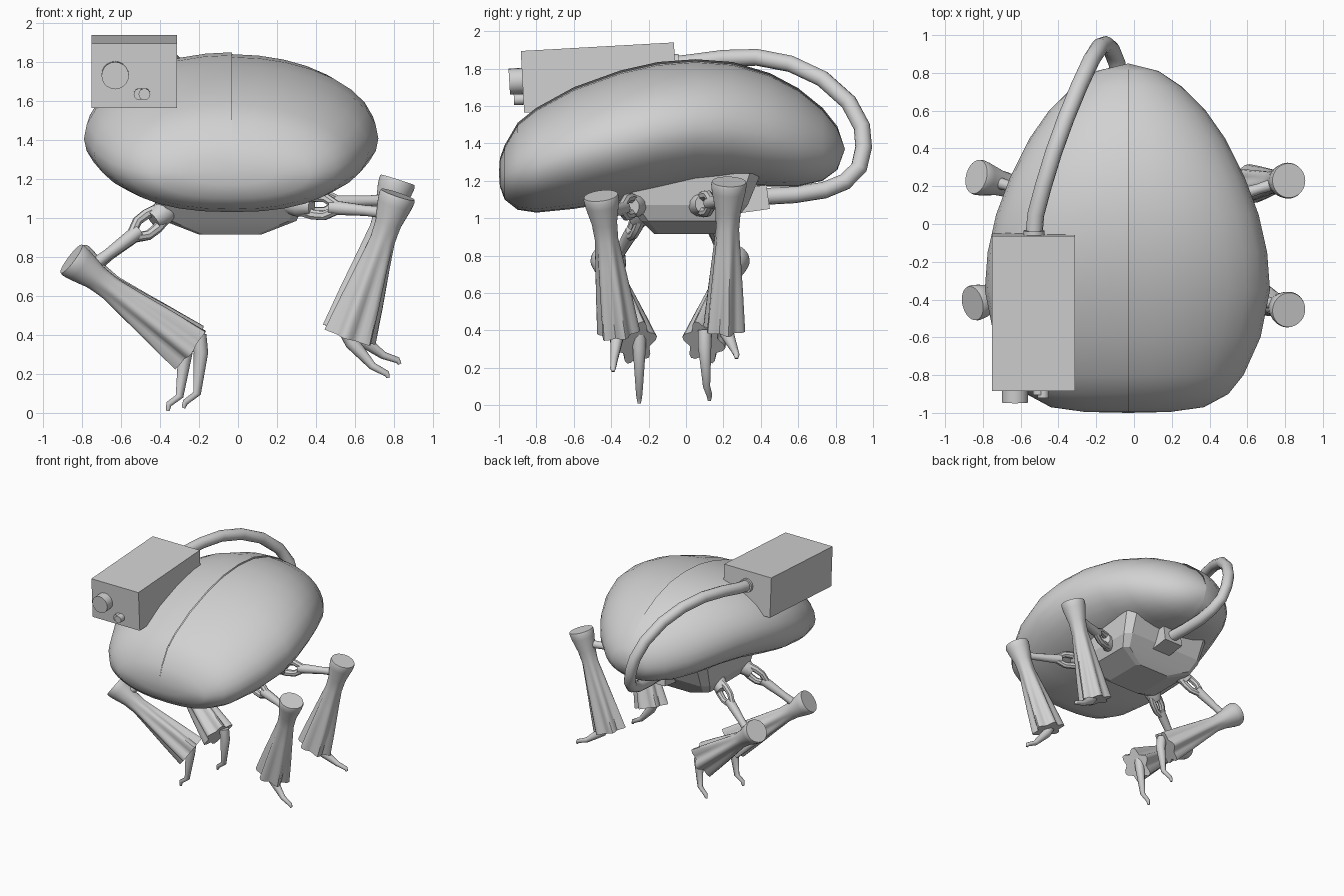
import bpy, bmesh, math
from mathutils import Vector, Quaternion, Matrix

cube = bpy.data.objects.get("Cube")
if cube:
    bpy.data.objects.remove(cube)

grey = bpy.data.materials.new("plain grey")
grey.use_nodes = True
grey.diffuse_color = (0.64, 0.64, 0.64, 1)
grey.node_tree.nodes["Principled BSDF"].inputs["Base Color"].default_value = (0.64, 0.64, 0.64, 1)


def finish(name, bm, angle):
    bmesh.ops.remove_doubles(bm, verts=bm.verts, dist=0.0005)
    bmesh.ops.recalc_face_normals(bm, faces=bm.faces)
    mesh = bpy.data.meshes.new(name)
    bm.to_mesh(mesh)
    bm.free()
    mesh.materials.append(grey)
    ob = bpy.data.objects.new(name, mesh)
    bpy.context.collection.objects.link(ob)
    bpy.ops.object.select_all(action='DESELECT')
    ob.select_set(True)
    bpy.context.view_layer.objects.active = ob
    bpy.ops.object.shade_smooth_by_angle(angle=math.radians(angle))


def loft(name, rings, closed=True, angle=40):
    """Skin a list of equally sized point rings; closed rings get end caps."""
    bm = bmesh.new()
    rows = [[bm.verts.new(p) for p in ring] for ring in rings]
    n = len(rows[0])
    for a, b in zip(rows, rows[1:]):
        for i in range(n if closed else n - 1):
            j = (i + 1) % n
            bm.faces.new((a[i], a[j], b[j], b[i]))
    if closed:
        bm.faces.new(rows[0])
        bm.faces.new(rows[-1])
    finish(name, bm, angle)


def tube(name, pts, radii, n=12, flutes=None, angle=40):
    """Tube along a path with a radius per point; flutes pleat and flatten it."""
    pts = [Vector(p) for p in pts]
    flutes = flutes or [0] * len(pts)
    last = Vector((0, 0, 1))
    q = Quaternion()
    rings = []
    for k, p in enumerate(pts):
        t = (pts[min(k + 1, len(pts) - 1)] - pts[max(k - 1, 0)]).normalized()
        q = last.rotation_difference(t) @ q
        last = t
        ring = []
        for i in range(n):
            a = math.tau * i / n
            r = radii[k] * (1 + flutes[k] * math.cos(6 * a))
            v = q @ Vector((r * math.cos(a), r * math.sin(a), 0))
            v.y *= 1 - flutes[k]
            ring.append(p + v)
        rings.append(ring)
    loft(name, rings, angle=angle)


def box(name, centre, size, tilt):
    bm = bmesh.new()
    m = Matrix.Translation(centre) @ Matrix.Rotation(math.radians(tilt), 4, 'X')
    bmesh.ops.create_cube(bm, size=1, matrix=m @ Matrix.Diagonal((*size, 1)))
    finish(name, bm, 30)


# Bean-shaped shell in two halves: y, half width, bottom, top
stations = [
    (-1.0, 0, 1.24, 1.24), (-0.995, .22, 1.17, 1.31), (-0.97, .40, 1.10, 1.38),
    (-0.9, .53, 1.045, 1.50), (-0.8, .61, 1.03, 1.58), (-0.6, .70, 1.05, 1.69),
    (-0.35, .75, 1.09, 1.78), (-0.15, .735, 1.13, 1.825), (0.05, .69, 1.17, 1.84),
    (0.25, .615, 1.18, 1.825), (0.45, .515, 1.17, 1.765), (0.6, .41, 1.17, 1.685),
    (0.73, .28, 1.20, 1.58), (0.81, .16, 1.26, 1.48), (0.85, 0, 1.37, 1.37)]
for name, side, grow in (("shell_left", 1, 0), ("shell_right", -1, .01)):
    rings = []
    for y, w, lo, hi in stations:
        g = grow if w else 0
        mid = lo + (hi - lo) * .46
        ring = []
        for i in range(17):
            a = math.pi * (i / 16 - .5)
            across = max(0, math.cos(a)) ** (.85 if a < 0 else 1)
            height = (hi - mid + g) if a > 0 else (mid - lo)
            ring.append((-.03 + side * (w + g) * across, y, mid + height * math.sin(a)))
        rings.append(ring)
    loft(name, rings, closed=False, angle=60)

# Faceted chassis under the shell
levels = []
for z, hx, hy in ((1.24, .40, .39), (1.07, .38, .32), (.985, .34, .25), (.915, .16, .18)):
    c = min(hx, hy) * .15
    corner = [(hx, hy - c), (hx - c, hy), (c - hx, hy), (-hx, hy - c),
              (-hx, c - hy), (c - hx, -hy), (hx - c, -hy), (hx, c - hy)]
    levels.append([(x - .04, y + .01, z) for x, y in corner])
loft("chassis", levels, angle=15)
box("hose_socket", (-.03, .34, 1.10), (.17, .20, .13), 8)

# Tilted instrument box with knobs
box("instrument_box", (-.532, -.465, 1.752), (.44, .82, .33), 3.2)
tube("large_knob", [(-.63, -.86, 1.735), (-.63, -.945, 1.73)], [.07, .07], 20)
for name, x, y in (("small_knob", -.48, -.92), ("small_knob_base", -.505, -.905)):
    tube(name, [(x, -.85, 1.637), (x, y, 1.634)], [.03, .03], 14)
tube("hose_collar", [(-.53, -.08, 1.82), (-.53, -.035, 1.825)], [.056, .056], 14)

# Hose from the box over the back to the chassis
hose = [(-.53, -.07, 1.82), (-.52, .05, 1.835), (-.48, .2, 1.855), (-.425, .38, 1.86),
        (-.36, .56, 1.825), (-.29, .73, 1.745), (-.225, .87, 1.62), (-.18, .94, 1.49),
        (-.15, .95, 1.38), (-.12, .925, 1.27), (-.09, .85, 1.195), (-.07, .74, 1.15),
        (-.05, .58, 1.125), (-.03, .40, 1.115)]
tube("hose", hose, [.045] * len(hose), 12, angle=60)


# Legs: hip fork, arm rod, pleated shin, hooked claw
def leg(name, hip, knee, hem, claw):
    hip, knee, hem = Vector(hip), Vector(knee), Vector(hem)
    shin = [(0, .091, 0), (.02, .095, 0), (.07, .09, 0), (.2, .068, 0), (.32, .064, .04),
            (.5, .08, .09), (.75, .102, .15), (1, .122, .18)]
    tube(name + "_shin", [knee.lerp(hem, s[0]) for s in shin], [s[1] for s in shin],
         36, [s[2] for s in shin], 50)
    joint = knee.lerp(hem, .13)
    along = (joint - hip).normalized()
    fork = hip + along * .18
    tube(name + "_arm", [hip + along * .12, fork, fork.lerp(joint, .5), joint],
         [.036, .036, .028, .034], 10)
    # open loop made by two bowed prongs
    side = along.cross(Vector((0, 1, 0))).normalized()
    for s, label in ((1, "upper"), (-1, "lower")):
        bow = side * s * .046
        tube(f"{name}_{label}_prong", [hip - along * .05 + bow * .6, hip + along * .03 + bow,
             hip + along * .09 + bow, fork], [.03, .027, .025, .024], 8)
    tube(name + "_hip", [hip - along * .12, hip - along * .05, hip + along * .02],
         [.05, .065, .05], 12)
    tube(name + "_claw", claw, [.038, .037, .02, .016, .009], 10, angle=60)


leg("front_left_leg", (.36, -.29, 1.065), (.82, -.455, 1.12), (.575, -.36, .39),
    [(.55, -.37, .43), (.585, -.37, .36), (.69, -.385, .24), (.765, -.39, .20), (.77, -.39, .18)])
leg("back_left_leg", (.36, .09, 1.075), (.82, .23, 1.195), (.57, .205, .41),
    [(.58, .20, .45), (.63, .22, .38), (.745, .26, .295), (.82, .27, .27), (.83, .27, .25)])
leg("front_right_leg", (-.42, -.25, 1.0), (-.855, -.42, .79), (-.25, -.27, .335),
    [(-.26, -.25, .40), (-.27, -.25, .31), (-.30, -.25, .085), (-.355, -.25, .045),
     (-.36, -.25, .01)])
leg("back_right_leg", (-.42, .13, 1.0), (-.835, .25, .79), (-.25, .095, .335),
    [(-.20, .10, .40), (-.19, .10, .31), (-.21, .11, .10), (-.27, .125, .055),
     (-.28, .125, .025)])
